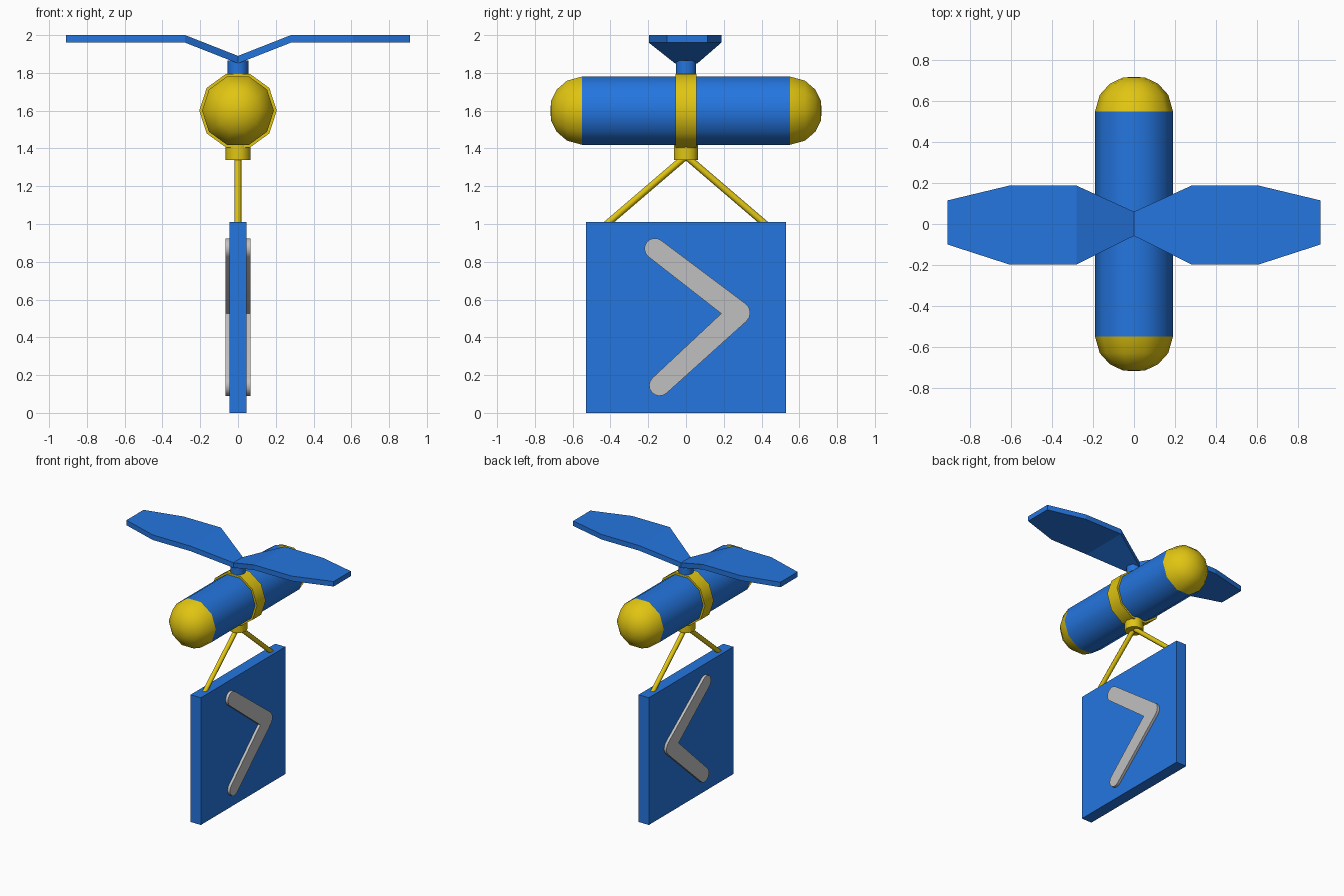
import bpy, bmesh
from math import pi, cos, sin, tan, atan2, radians
from mathutils import Vector, Matrix

if "Cube" in bpy.data.objects:
    bpy.data.objects.remove(bpy.data.objects["Cube"])


def material(name, rgb):
    m = bpy.data.materials.new(name)
    m.use_nodes = True
    m.diffuse_color = (*rgb, 1)
    m.node_tree.nodes["Principled BSDF"].inputs["Base Color"].default_value = (*rgb, 1)
    return m


blue = material("blue", (0.018, 0.18, 0.74))
yellow = material("yellow", (0.75, 0.56, 0.006))
grey = material("light grey", (0.53, 0.53, 0.53))


def finish(bm, name, mat, smooth=False):
    bmesh.ops.recalc_face_normals(bm, faces=bm.faces)
    mesh = bpy.data.meshes.new(name)
    bm.to_mesh(mesh)
    bm.free()
    mesh.materials.append(mat)
    ob = bpy.data.objects.new(name, mesh)
    bpy.context.collection.objects.link(ob)
    if smooth:
        bpy.ops.object.select_all(action='DESELECT')
        ob.select_set(True)
        bpy.context.view_layer.objects.active = ob
        bpy.ops.object.shade_smooth_by_angle(angle=radians(50))
    return ob


def lathe(name, mat, start, end, profile, sides=10):
    """Sweep (distance, radius) rings along the line from start to end."""
    start, axis = Vector(start), (Vector(end) - Vector(start)).normalized()
    u = Vector((1, 0, 0))
    v = axis.cross(u)
    bm = bmesh.new()
    rings = []
    for d, r in profile:
        rings.append([bm.verts.new(start + axis * d + (u * cos(a) + v * sin(a)) * r)
                      for a in (2 * pi * i / sides for i in range(sides))])
    for a, b in zip(rings, rings[1:]):
        for i in range(sides):
            j = (i + 1) % sides
            bm.faces.new((a[i], a[j], b[j], b[i]))
    bm.faces.new(rings[0])
    bm.faces.new(rings[-1])
    return finish(bm, name, mat, True)


def rod(name, mat, start, end, radius, sides=10):
    length = (Vector(end) - Vector(start)).length
    return lathe(name, mat, start, end, [(0, radius), (length, radius)], sides)


# Body tube, end caps and clamp band
MID = 1.6
rod("body_tube", blue, (0, -0.55, MID), (0, 0.55, MID), 0.19)
for side, label in ((-1, "front"), (1, "back")):
    lathe(label + "_cap", yellow, (0, side * 0.55, MID), (0, side, MID),
          [(0, 0.19), (0.08, 0.167), (0.135, 0.117), (0.164, 0.055), (0.168, 0.005)])
rod("clamp_band", yellow, (0, -0.055, MID), (0, 0.055, MID), 0.205)

# Rotor mast and hanger collar
rod("rotor_mast", blue, (0, 0, 1.78), (0, 0, 1.865), 0.055)
rod("hanger_collar", yellow, (0, 0, 1.34), (0, 0, 1.42), 0.067)

# Rotor: stations of (x, top height, front edge, back edge), both blades
half = [(0.28, 2.0, -0.197, 0.187), (0.61, 2.0, -0.197, 0.187), (0.91, 2.0, -0.1, 0.115)]
stations = [(-x, z, a, b) for x, z, a, b in reversed(half)] + [(0, 1.89, -0.058, 0.06)] + half
bm = bmesh.new()
loops = [[bm.verts.new(p) for p in ((x, a, z), (x, b, z), (x, b, z - 0.04), (x, a, z - 0.04))]
         for x, z, a, b in stations]
for p, q in zip(loops, loops[1:]):
    for i in range(4):
        j = (i + 1) % 4
        bm.faces.new((p[i], p[j], q[j], q[i]))
bm.faces.new(loops[0])
bm.faces.new(loops[-1])
finish(bm, "rotor_blades", blue)

# Struts carrying the sign
for side, label in ((-1, "front"), (1, "back")):
    rod(label + "_strut", yellow, (0, side * 0.005, 1.355), (0, side * 0.425, 0.995), 0.018, 8)

# Sign board
bm = bmesh.new()
bmesh.ops.create_cube(bm, size=1, matrix=Matrix.Translation((0, 0, 0.505))
                      @ Matrix.Diagonal((0.09, 1.06, 1.01, 1)))
finish(bm, "sign_board", blue)


# Arrow chevron running through the board, with rounded ends and tip
def arc(centre, radius, a0, a1, steps):
    return [centre + radius * Vector((cos(a), sin(a)))
            for a in (a0 + (a1 - a0) * i / steps for i in range(steps + 1))]


top, tip, low = Vector((-0.165, 0.87)), Vector((0.28, 0.53)), Vector((-0.14, 0.145))
up_angle = atan2(*(top - tip).yx)
low_angle = atan2(*(low - tip).yx) + 2 * pi
outline = arc(low, 0.055, low_angle - pi / 2, low_angle + pi / 2, 8)[::-1]
outline = outline[::-1]
outline += arc(tip, 0.06, low_angle + pi / 2, up_angle + 3 * pi / 2, 4)
outline += arc(top, 0.055, up_angle - pi / 2, up_angle + pi / 2, 8)
mid_angle = (up_angle + low_angle) / 2
inner = tip + Vector((cos(mid_angle), sin(mid_angle))) * 0.06 / sin((low_angle - up_angle) / 2)


def chevron_outline():
    """Low end, rounded tip, top end, then the inner corner, in one direction."""
    pts = arc(low, 0.055, low_angle - pi / 2, low_angle + pi / 2, 8)
    pts += arc(tip, 0.06, low_angle + pi / 2 - 2 * pi, up_angle - pi / 2, 4)
    pts += arc(top, 0.055, up_angle - pi / 2, up_angle + pi / 2, 8)
    return pts + [inner]


bm = bmesh.new()
face = bm.faces.new([bm.verts.new((-0.066, p.x, p.y)) for p in chevron_outline()])
ext = bmesh.ops.extrude_face_region(bm, geom=[face], use_keep_orig=True)
bmesh.ops.translate(bm, vec=(0.132, 0, 0),
                    verts=[g for g in ext["geom"] if isinstance(g, bmesh.types.BMVert)])
bmesh.ops.triangulate(bm, faces=[f for f in bm.faces if len(f.verts) > 4])
finish(bm, "arrow_chevron", grey, True)
